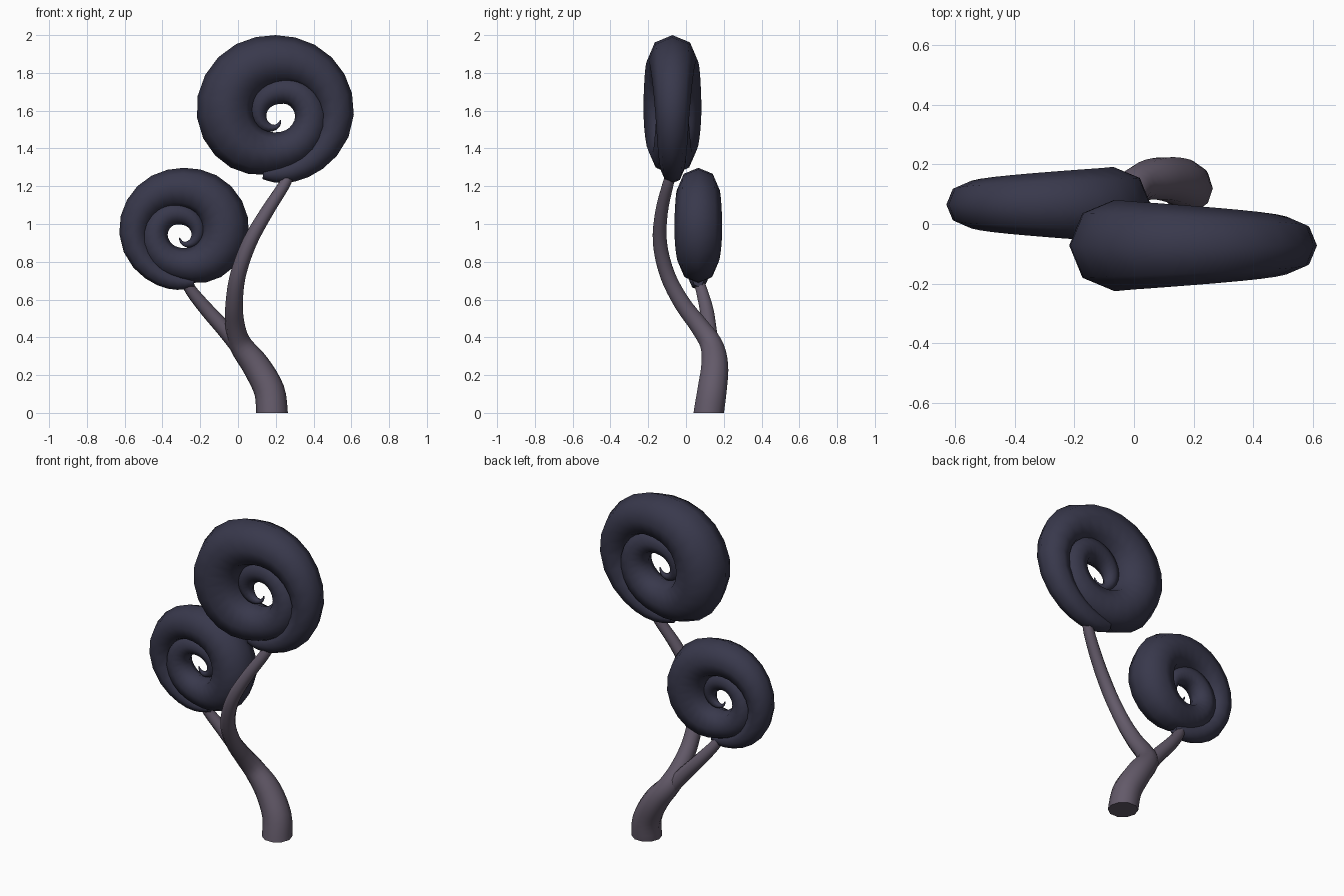
import bpy, bmesh, math
from mathutils import Vector

if "Cube" in bpy.data.objects:
    bpy.data.objects.remove(bpy.data.objects["Cube"])


def material(name, rgb):
    m = bpy.data.materials.new(name)
    m.diffuse_color = (*rgb, 1)
    m.use_nodes = True
    m.node_tree.nodes["Principled BSDF"].inputs["Base Color"].default_value = m.diffuse_color
    return m


BARK = material("dusky mauve bark", (0.125, 0.102, 0.142))
LEAF = material("dark indigo foliage", (0.040, 0.040, 0.072))


def smooth_keys(keys, steps):
    """Catmull-Rom interpolation of tuples of any length."""
    out = []
    n = len(keys)
    for i in range(n - 1):
        k = [Vector(keys[min(max(j, 0), n - 1)]) for j in range(i - 1, i + 3)]
        for s in range(steps):
            t = s / steps
            out.append(0.5 * (2 * k[1] + (k[2] - k[0]) * t
                              + (2 * k[0] - 5 * k[1] + 4 * k[2] - k[3]) * t ** 2
                              + (3 * k[1] - k[0] - 3 * k[2] + k[3]) * t ** 3))
    out.append(Vector(keys[-1]))
    return out


def tube(name, path, side_hint, sides, mat):
    """Sweep a ring of varying radius along path of (point, radius)."""
    bm = bmesh.new()
    rings = []
    for i, (p, r) in enumerate(path):
        d = (path[min(i + 1, len(path) - 1)][0] - path[max(i - 1, 0)][0]).normalized()
        if i == 0 and p.z < 0.001:
            d = Vector((0, 0, 1))          # flat foot on the ground
        a = (side_hint - d * side_hint.dot(d)).normalized()
        b = d.cross(a)
        rings.append([bm.verts.new(p + r * (a * math.cos(t) + b * math.sin(t)))
                      for t in (2 * math.pi * k / sides for k in range(sides))])
    for r0, r1 in zip(rings, rings[1:]):
        for k in range(sides):
            j = (k + 1) % sides
            bm.faces.new((r0[k], r0[j], r1[j], r1[k]))
    bm.faces.new(rings[0][::-1])
    bm.faces.new(rings[-1])
    bmesh.ops.recalc_face_normals(bm, faces=bm.faces[:])
    me = bpy.data.meshes.new(name)
    bm.to_mesh(me)
    bm.free()
    me.materials.append(mat)
    ob = bpy.data.objects.new(name, me)
    bpy.context.collection.objects.link(ob)
    bpy.ops.object.select_all(action='DESELECT')
    ob.select_set(True)
    bpy.context.view_layer.objects.active = ob
    bpy.ops.object.shade_smooth_by_angle(angle=math.radians(62))
    return ob


def stem(name, keys):
    path = [(v.to_3d(), v[3]) for v in smooth_keys(keys, 4)]
    return tube(name, path, Vector((1, 0, 0)), 10, BARK)


# Spiral profile: angle, distance from centre, tube radius
SPIRAL = [(-103, .315, .035), (-85, .31, .055), (-50, .305, .072), (0, .318, .09),
          (45, .308, .112), (90, .288, .132), (135, .286, .147), (180, .27, .153),
          (225, .238, .136), (270, .2, .106), (315, .192, .095), (360, .182, .085),
          (405, .157, .078), (450, .122, .068), (495, .105, .056), (540, .097, .043),
          (585, .086, .028), (625, .068, .014), (665, .035, .003)]


def curl(name, centre, scale, mirror):
    path = []
    for ang, dist, r in smooth_keys(SPIRAL, 3):
        t = math.radians(ang)
        off = Vector((mirror * dist * math.cos(t), 0, dist * math.sin(t)))
        path.append((Vector(centre) + off * scale, r * scale))
    return tube(name, path, Vector((0, 1, 0)), 8, LEAF)


# Trunk sweeping up to the tall curl
stem("trunk", [(.18, .12, 0, .084), (.165, .138, .12, .081), (.095, .152, .25, .074),
               (.015, .135, .36, .062), (-.015, .07, .46, .052), (-.02, -.02, .58, .046),
               (.0, -.098, .73, .042), (.06, -.138, .9, .039), (.15, -.13, 1.06, .035),
               (.24, -.098, 1.2, .031), (.27, -.08, 1.26, .028)])

# Side branch to the low curl
stem("side_branch", [(.02, .135, .33, .045), (-.07, .122, .44, .042),
                     (-.16, .11, .54, .038), (-.235, .088, .63, .033),
                     (-.275, .07, .69, .028)])

# Spiral foliage
curl("tall_curl", (.205, -.072, 1.58), 1.0, 1)
curl("low_curl", (-.292, .065, .951), .825, -1)
